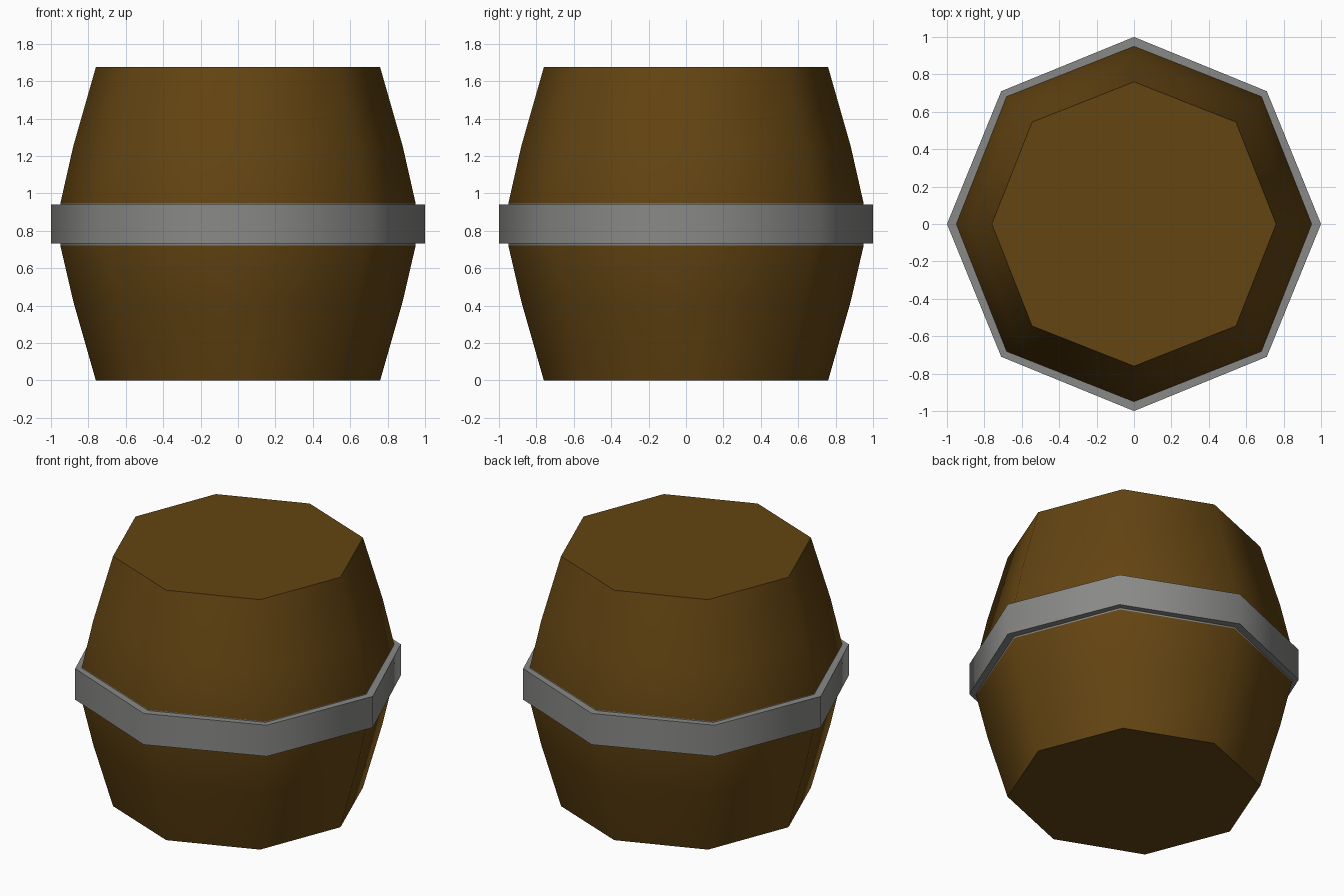
import bpy, bmesh, math

if "Cube" in bpy.data.objects:
    bpy.data.objects.remove(bpy.data.objects["Cube"])

SIDES = 8


def material(name, rgb):
    m = bpy.data.materials.new(name)
    m.diffuse_color = (*rgb, 1.0)
    m.use_nodes = True
    m.node_tree.nodes["Principled BSDF"].inputs["Base Color"].default_value = m.diffuse_color
    return m


wood = material("brown wood", (0.125, 0.058, 0.006))
iron = material("grey iron", (0.25, 0.25, 0.245))


def lathe(name, profile, mats, closed=False, diagonal=1.0):
    """Spin a (radius, z) profile around z in eight sides."""
    bm = bmesh.new()
    rings = []
    for r, z in profile:
        ring = []
        for i in range(SIDES):
            a = math.tau * i / SIDES
            k = r * (diagonal if i % 2 else 1.0)
            ring.append(bm.verts.new((k * math.cos(a), k * math.sin(a), z)))
        rings.append(ring)
    pairs = list(zip(rings, rings[1:]))
    if closed:
        pairs.append((rings[-1], rings[0]))
    else:
        bm.faces.new(rings[0][::-1])
        bm.faces.new(rings[-1])
    for lo, hi in pairs:
        for i in range(SIDES):
            j = (i + 1) % SIDES
            bm.faces.new((lo[i], lo[j], hi[j], hi[i]))
    bmesh.ops.recalc_face_normals(bm, faces=bm.faces)
    mesh = bpy.data.meshes.new(name)
    bm.to_mesh(mesh)
    bm.free()
    for m in mats:
        mesh.materials.append(m)
    ob = bpy.data.objects.new(name, mesh)
    bpy.context.collection.objects.link(ob)
    # smooth around the staves, sharp at the rims
    bpy.ops.object.select_all(action='DESELECT')
    ob.select_set(True)
    bpy.context.view_layer.objects.active = ob
    bpy.ops.object.shade_smooth_by_angle(angle=math.radians(50))
    return ob


# Bulging wooden body, with a thin iron lip under the hoop
body = lathe("barrel_body",
             [(0.76, 0.0), (0.88, 0.42), (0.95, 0.722), (0.953, 0.838),
              (0.95, 0.946), (0.88, 1.255), (0.76, 1.675)],
             [wood, iron], diagonal=1.014)
for f in body.data.polygons:
    f.material_index = 1 if 0.73 < f.center.z < 0.94 and abs(f.normal.z) < 0.5 else 0

# Iron hoop around the middle
lathe("barrel_hoop",
      [(1.0, 0.732), (1.0, 0.941), (0.94, 0.941), (0.94, 0.732)],
      [iron], closed=True, diagonal=1.004)
